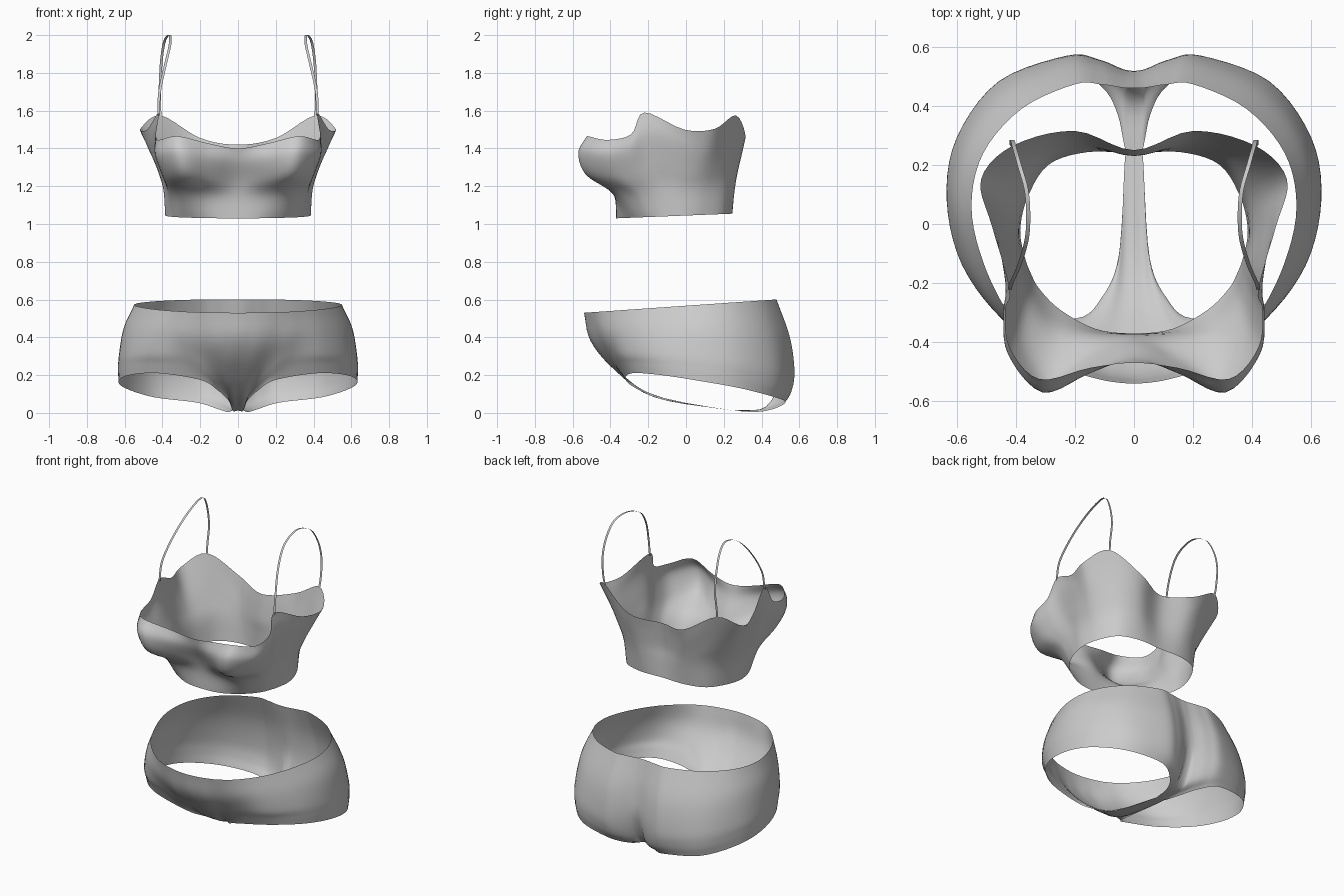
import bpy, bmesh
from mathutils import Vector

fabric = bpy.data.materials.new("grey fabric")
fabric.diffuse_color = (0.6, 0.6, 0.6, 1)


def spline(p0, p1, p2, p3, t):
    """Smooth curve through p1 and p2."""
    return 0.5 * (2 * p1 + (p2 - p0) * t + (2 * p0 - 5 * p1 + 4 * p2 - p3) * t * t
                  + (3 * p1 - p0 - 3 * p2 + p3) * t ** 3)


def refine(pts, n, closed):
    """Resample a list of points with n steps per span."""
    pts = [Vector(p) for p in pts]
    m = len(pts)
    if closed:
        get = lambda i: pts[i % m]
    else:
        ends = {-1: 2 * pts[0] - pts[1], m: 2 * pts[-1] - pts[-2]}
        get = lambda i: ends[i] if i in ends else pts[i]
    out = [spline(get(i - 1), get(i), get(i + 1), get(i + 2), k / n)
           for i in range(m if closed else m - 1) for k in range(n)]
    return out if closed else out + [pts[-1]]


def mirrored(half):
    """Close a right-hand half ring, front centre to back centre."""
    return half + [(-x, y, z) for x, y, z in half[-2:0:-1]]


def build(name, rows, closed):
    """Skin a grid of point rows, lowest row first."""
    bm = bmesh.new()
    grid = [[bm.verts.new(p) for p in r] for r in rows]
    n = len(rows[0])
    for a, b in zip(grid, grid[1:]):
        for i in range(n if closed else n - 1):
            j = (i + 1) % n
            f = bm.faces.new((a[i], a[j], b[j], b[i]))
            f.smooth = True
    bmesh.ops.remove_doubles(bm, verts=bm.verts, dist=0.0005)
    me = bpy.data.meshes.new(name)
    bm.to_mesh(me)
    bm.free()
    me.materials.append(fabric)
    ob = bpy.data.objects.new(name, me)
    bpy.context.collection.objects.link(ob)
    return ob


def loft(name, rings, across, up):
    rings = [refine(mirrored(r), across, True) for r in rings]
    columns = [refine(c, up, False) for c in zip(*rings)]
    return build(name, list(zip(*columns)), True)


# Bodice: hem, three body rings and the neckline
hem = [(0, -.37), (.13, -.355), (.25, -.29), (.32, -.22), (.35, -.165), (.37, -.11),
       (.385, -.02), (.36, .09), (.29, .20), (.16, .243), (0, .24)]
under_bust = [(0, -.375), (.14, -.38), (.27, -.375), (.345, -.28), (.37, -.2), (.385, -.12),
              (.395, -.02), (.375, .1), (.30, .215), (.17, .257), (0, .235)]
mid_bust = [(0, -.40), (.15, -.46), (.29, -.53), (.385, -.40), (.405, -.27), (.41, -.17),
            (.425, 0), (.41, .12), (.33, .235), (.18, .272), (0, .23)]
full_bust = [(0, -.45), (.15, -.505), (.31, -.57), (.425, -.44), (.44, -.30), (.435, -.2),
             (.465, .01), (.47, .14), (.37, .255), (.2, .297), (0, .24)]
neckline = [(0, -.47, 1.40), (.15, -.487, 1.425), (.32, -.525, 1.465), (.42, -.42, 1.445),
            (.435, -.29, 1.475), (.42, -.22, 1.59), (.48, -.01, 1.50), (.518, .15, 1.503),
            (.41, .265, 1.575), (.2, .315, 1.455), (0, .25, 1.42)]
hem = [(x, y, 1.03 + .04 * (y + .37)) for x, y in hem]
rise = lambda ring, f: [(x, y, h[2] + f * (t[2] - h[2]))
                        for (x, y), h, t in zip(ring, hem, neckline)]
loft("bodice", [hem, rise(under_bust, .3), rise(mid_bust, .53),
                rise(full_bust, .8), neckline], 5, 5)

# Shoulder straps: flat narrow ribbons
path = [(.42, -.222, 1.575), (.415, -.2, 1.7), (.385, -.13, 1.84), (.36, -.03, 1.95),
        (.362, .1, 2.0), (.388, .2, 1.97), (.405, .26, 1.87), (.412, .285, 1.75),
        (.415, .272, 1.63), (.41, .262, 1.565)]
for side, label in ((1, "right_strap"), (-1, "left_strap")):
    mid = [Vector((side * p.x, p.y, p.z)) for p in refine(path, 6, False)]
    half = Vector((.007, 0, 0))
    build(label, [[p - half for p in mid], [p + half for p in mid]], False)

# Briefs: waist, three body rings, and the leg opening that narrows under the seat
waist = [(0, -.54), (.06, -.536), (.12, -.525), (.2, -.50), (.3, -.44), (.42, -.31), (.51, -.13),
         (.55, .06), (.51, .24), (.38, .39), (.2, .473), (.11, .472), (.05, .463), (.025, .46),
         (0, .46)]
waist = [(x, y, .53 + .07 * (y + .54) / 1.01) for x, y in waist]
hip = [(0, -.505, .38), (.055, -.50, .38), (.115, -.49, .38), (.2, -.465, .40), (.31, -.425, .42),
       (.445, -.32, .43), (.555, -.14, .44), (.605, .075, .45), (.565, .28, .44), (.43, .45, .42),
       (.22, .545, .4), (.12, .538, .4), (.05, .515, .4), (.025, .508, .4), (0, .506, .4)]
lower_hip = [(0, -.38, .23), (.05, -.38, .23), (.1, -.385, .245), (.185, -.40, .29),
             (.29, -.39, .32), (.45, -.315, .32), (.58, -.14, .32), (.63, .08, .31),
             (.597, .29, .28), (.455, .48, .25), (.225, .57, .22), (.12, .557, .22),
             (.045, .525, .22), (.022, .515, .22), (0, .512, .22)]
seat = [(0, -.17, .085), (.035, -.17, .085), (.075, -.25, .133), (.15, -.335, .2),
        (.25, -.355, .245), (.435, -.30, .262), (.58, -.135, .255), (.634, .08, .235),
        (.6, .29, .2), (.455, .482, .155), (.225, .556, .12), (.115, .53, .085),
        (.045, .475, .055), (.025, .43, .035), (0, .425, .035)]
leg = [(0, .25, .012), (.028, .25, .012), (.05, -.1, .065), (.11, -.25, .122), (.2, -.32, .175),
       (.42, -.285, .21), (.575, -.13, .2), (.632, .08, .168), (.595, .29, .13),
       (.445, .47, .083), (.22, .525, .055), (.105, .46, .02), (.055, .37, .005),
       (.028, .25, .012), (0, .25, .012)]
loft("briefs", [leg, seat, lower_hip, hip, waist], 5, 5)
